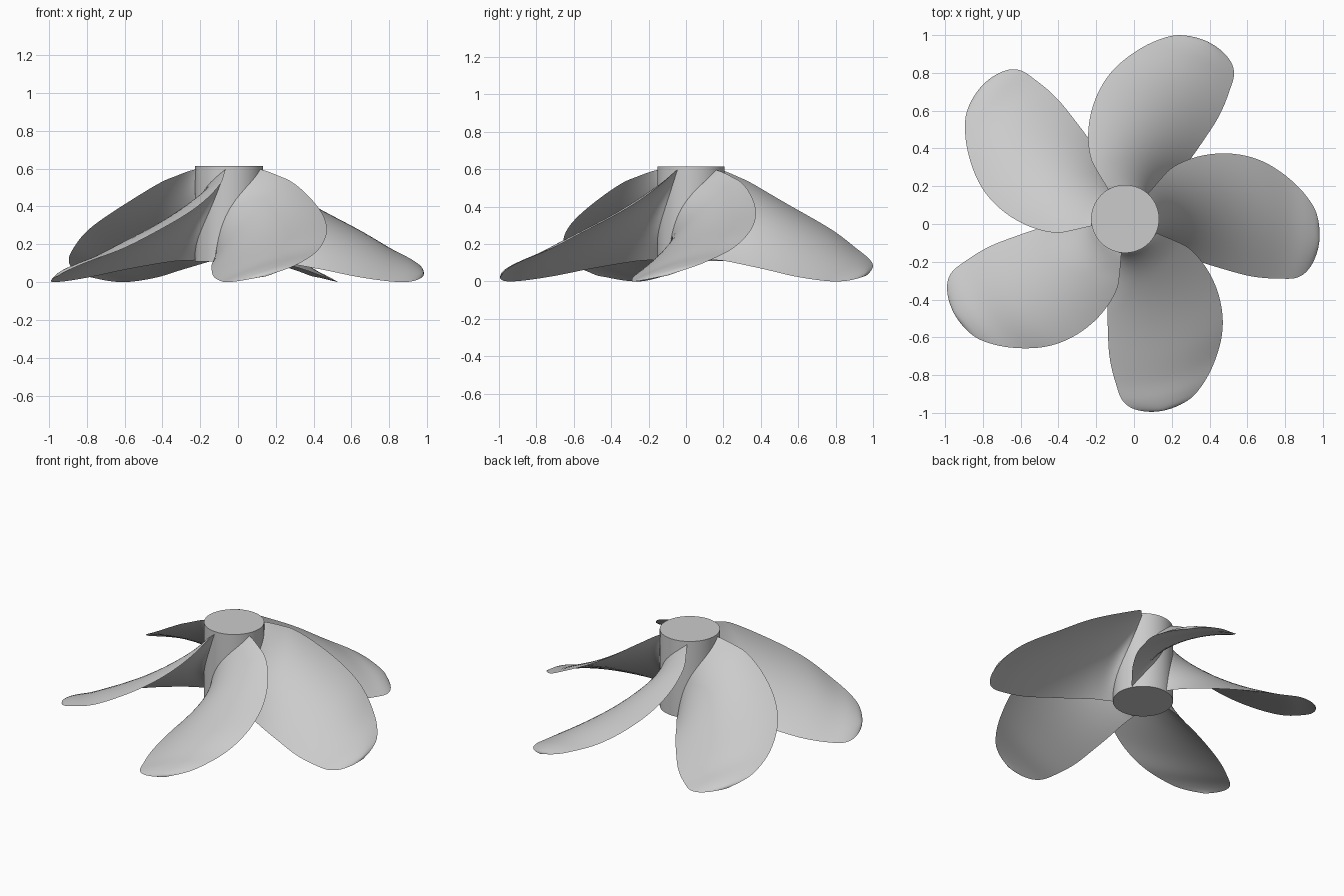
import bpy, bmesh, math
from mathutils import Vector

if "Cube" in bpy.data.objects:
    bpy.data.objects.remove(bpy.data.objects["Cube"])

CENTRE = Vector((-0.047, 0.027, 0))
BLADES = 5

grey = bpy.data.materials.new("plain_grey")
grey.use_nodes = True
grey.diffuse_color = (0.6, 0.6, 0.6, 1)
grey.node_tree.nodes["Principled BSDF"].inputs["Base Color"].default_value = (0.6, 0.6, 0.6, 1)

# Blade outline as (radius, angle, height): leading edge, tip, trailing edge
LEADING = [(.15, -24, .60), (.206, -24, .59), (.29, -23.7, .56), (.381, -25, .52),
           (.57, -35, .40), (.753, -46.6, .28), (.881, -57, .18), (.971, -65.2, .12),
           (1.017, -71, .08)]
TIP = [(1.035, -79, .035)]
TRAILING = [(1.015, -86.2, .008), (.965, -90.7, 0), (.87, -93.3, .008), (.732, -96.5, .03),
            (.56, -99.5, .065), (.39, -103.5, .095), (.29, -107, .11), (.206, -113, .115),
            (.15, -118, .115)]
OUTLINE = [Vector(p) for p in LEADING + TIP + TRAILING]
LAST = len(OUTLINE) - 1


def outline(t):
    """Smooth curve through the outline points."""
    i = min(int(t), LAST - 1)
    f = t - i
    a, b, c, d = (OUTLINE[min(max(k, 0), LAST)] for k in range(i - 1, i + 3))
    return 0.5 * (2 * b + (c - a) * f + (2 * a - 5 * b + 4 * c - d) * f ** 2
                  + (3 * b - a - 3 * c + d) * f ** 3)


def section(s, n=18):
    """Closed lens-shaped blade section between the two edges."""
    lead, trail = outline(s), outline(LAST - s)
    r_mid = (lead.x + trail.x) / 2
    arc = math.radians(lead.y - trail.y) * r_mid
    rise = lead.z - trail.z
    chord = max(math.hypot(arc, rise), 1e-6)
    # Root flares into the hub
    half = min(0.008 + 0.018 * (1 - r_mid) + 0.05 * math.exp(-(r_mid - 0.16) / 0.04), 0.1 * chord)
    ring = []
    for k in range(2 * n):
        u = (1 - math.cos(math.pi * k / n)) / 2
        side = 1 if k < n else -1
        bulge = math.sin(math.pi * u)
        off = side * half * bulge + 0.03 * chord * bulge
        r, deg, z = lead.lerp(trail, u)
        ang = math.radians(deg) - off * rise / chord / r
        ring.append(Vector((r * math.cos(ang), r * math.sin(ang), max(z + off * arc / chord, 0))))
    return ring


def finish(bm, name):
    bmesh.ops.recalc_face_normals(bm, faces=bm.faces)
    mesh = bpy.data.meshes.new(name)
    bm.to_mesh(mesh)
    bm.free()
    mesh.materials.append(grey)
    obj = bpy.data.objects.new(name, mesh)
    obj.location = CENTRE
    bpy.context.collection.objects.link(obj)
    bpy.ops.object.select_all(action="DESELECT")
    obj.select_set(True)
    bpy.context.view_layer.objects.active = obj
    bpy.ops.object.shade_smooth_by_angle(angle=math.radians(40))
    return obj


# Blade lofted from root to tip
bm = bmesh.new()
STATIONS = 54
rings = [[bm.verts.new(p) for p in section(LAST / 2 * j / STATIONS)] for j in range(STATIONS)]
for a, b in zip(rings, rings[1:]):
    for k in range(len(a)):
        m = (k + 1) % len(a)
        bm.faces.new((a[k], a[m], b[m], b[k]))
r, deg, z = TIP[0]
tip = bm.verts.new((r * math.cos(math.radians(deg)), r * math.sin(math.radians(deg)), z))
for k in range(len(rings[-1])):
    bm.faces.new((rings[-1][k], rings[-1][(k + 1) % len(rings[-1])], tip))
bm.faces.new(rings[0])
blade = finish(bm, "blade_1")

# Remaining blades share the mesh, spaced evenly round the hub
for i in range(1, BLADES):
    copy = blade.copy()
    copy.name = f"blade_{i + 1}"
    copy.rotation_euler.z = math.tau * i / BLADES
    bpy.context.collection.objects.link(copy)

# Hub cylinder
bm = bmesh.new()
bmesh.ops.create_cone(bm, cap_ends=True, segments=72, radius1=0.18, radius2=0.18, depth=0.505)
bmesh.ops.translate(bm, verts=bm.verts, vec=(0, 0, 0.3625))
finish(bm, "hub")
